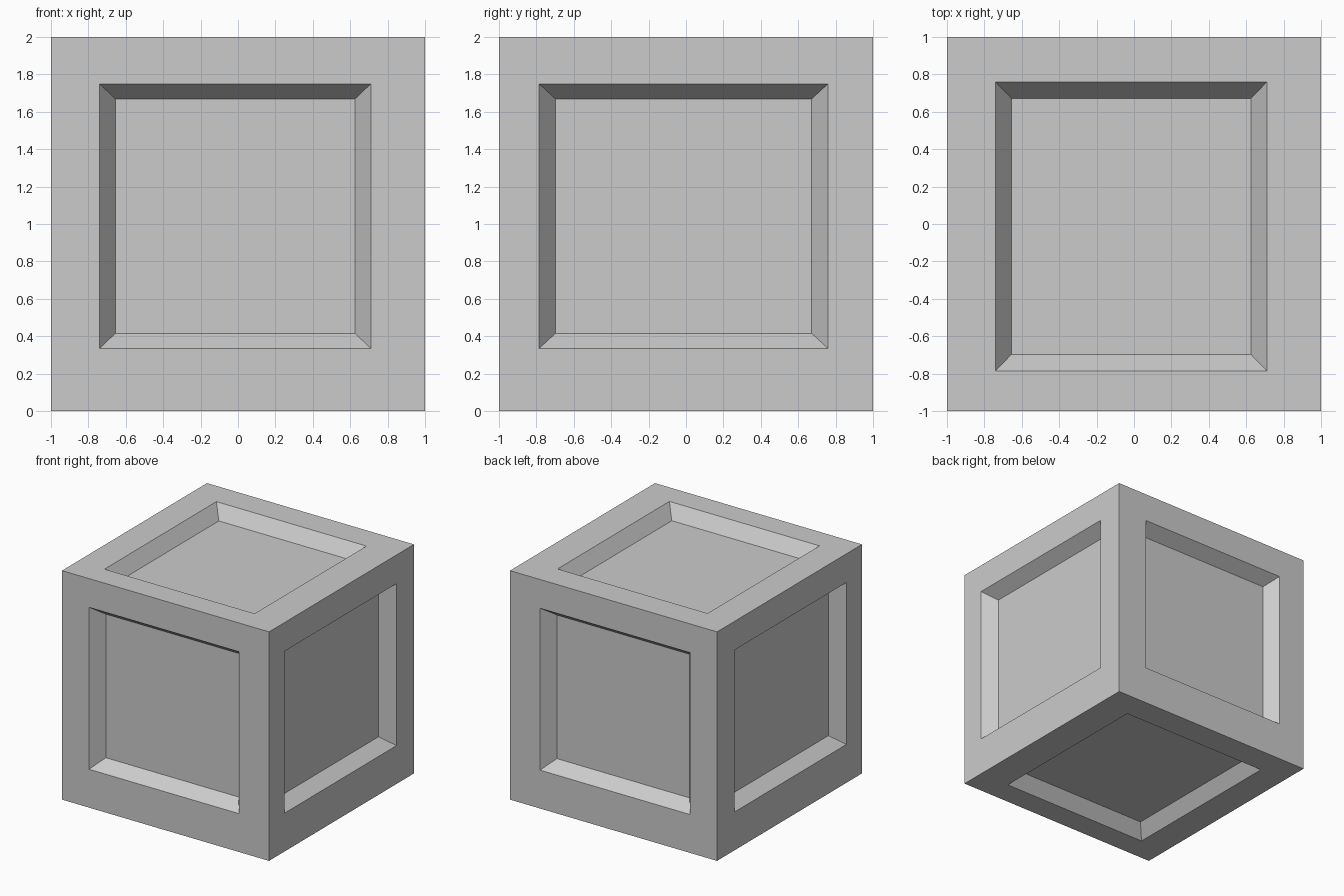
import bpy, bmesh
from mathutils import Vector

if "Cube" in bpy.data.objects:
    bpy.data.objects.remove(bpy.data.objects["Cube"])

CENTRE = Vector((-0.015, -0.013, 1.042))   # panels sit slightly off the crate centre
RIM = Vector((0.725, 0.772, 0.707))        # half sizes of each recess opening
FLOOR = Vector((0.641, 0.685, 0.627))      # half sizes of each recess floor
DEPTH = 0.113


def fit_loop(face, normal, half, depth):
    """Move a face's corners to a rectangle lying `depth` below the crate side."""
    middle = face.calc_center_median()
    axis = max(range(3), key=lambda i: abs(normal[i]))
    for v in face.verts:
        for i in range(3):
            if i == axis:
                v.co[i] -= normal[i] * depth
            else:
                side = 1 if v.co[i] > middle[i] else -1
                v.co[i] = CENTRE[i] + side * half[i]


# Crate body
bm = bmesh.new()
bmesh.ops.create_cube(bm, size=2)
bmesh.ops.translate(bm, verts=bm.verts, vec=(0, 0, 1))

# Sloped recessed panel on every side
bm.normal_update()
for face in list(bm.faces):
    normal = face.normal.copy()
    for half, depth in ((RIM, 0), (FLOOR, DEPTH)):
        bmesh.ops.inset_individual(bm, faces=[face], thickness=0.1)
        fit_loop(face, normal, half, depth)
bm.normal_update()

mesh = bpy.data.meshes.new("crate")
bm.to_mesh(mesh)
bm.free()
bpy.context.collection.objects.link(bpy.data.objects.new("crate", mesh))
